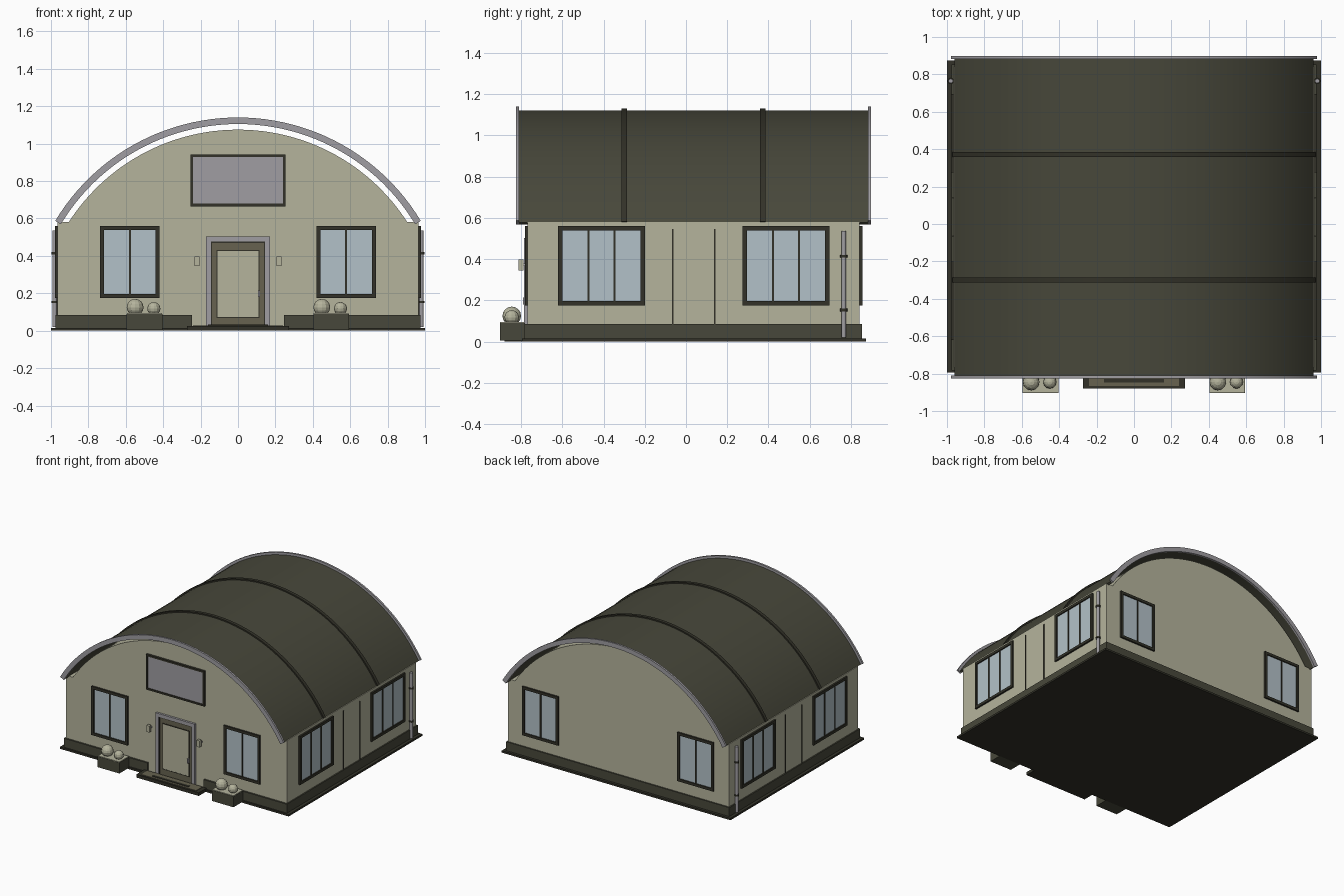
import bpy, bmesh, math
from mathutils import Matrix, Vector

if "Cube" in bpy.data.objects:
    bpy.data.objects.remove(bpy.data.objects["Cube"])


def material(name, rgb):
    m = bpy.data.materials.new(name)
    m.diffuse_color = (*rgb, 1)
    m.use_nodes = True
    m.node_tree.nodes["Principled BSDF"].inputs["Base Color"].default_value = m.diffuse_color
    return m


WALL = material("pale olive plaster", (0.46, 0.455, 0.335))
ROOF = material("dark olive metal", (0.064, 0.064, 0.043))
FRAME = material("near black trim", (0.032, 0.031, 0.021))
GLASS = material("pale blue glass", (0.45, 0.535, 0.58))
GREY = material("light grey trim", (0.35, 0.34, 0.36))
BROWN = material("brown grey door", (0.135, 0.123, 0.08))


def finish(name, bm, mat, matrix=None, smooth=False):
    bmesh.ops.recalc_face_normals(bm, faces=bm.faces)
    me = bpy.data.meshes.new(name)
    bm.to_mesh(me)
    bm.free()
    me.materials.append(mat)
    ob = bpy.data.objects.new(name, me)
    bpy.context.collection.objects.link(ob)
    if matrix is not None:
        ob.matrix_world = matrix
    if smooth:
        bpy.context.view_layer.objects.active = ob
        ob.select_set(True)
        bpy.ops.object.shade_smooth_by_angle(angle=math.radians(30))
        ob.select_set(False)
    return ob


def boxes(name, spans, mat, matrix=None):
    """One object from boxes given as (x0, x1, y0, y1, z0, z1)."""
    bm = bmesh.new()
    for x0, x1, y0, y1, z0, z1 in spans:
        m = Matrix.Translation(((x0 + x1) / 2, (y0 + y1) / 2, (z0 + z1) / 2))
        m = m @ Matrix.Diagonal((x1 - x0, y1 - y0, z1 - z0, 1))
        bmesh.ops.create_cube(bm, size=1, matrix=m)
    return finish(name, bm, mat, matrix)


def prism(name, pts, y0, y1, mat):
    """Extrude an x-z outline along y."""
    bm = bmesh.new()
    f = bm.faces.new([bm.verts.new((x, y0, z)) for x, z in pts])
    ext = bmesh.ops.extrude_face_region(bm, geom=[f])["geom"]
    verts = [v for v in ext if isinstance(v, bmesh.types.BMVert)]
    bmesh.ops.translate(bm, verts=verts, vec=(0, y1 - y0, 0))
    return finish(name, bm, mat, smooth=True)


def arc(r, deg, n=48):
    angles = [math.radians(-deg + 2 * deg * i / n) for i in range(n + 1)]
    return [(r * math.sin(a), r * math.cos(a)) for a in angles]


def arch(name, r0, r1, y0, y1, mat):
    prism(name, arc(r0, 59) + arc(r1, 59)[::-1], y0, y1, mat)


def ring(x0, x1, z0, z1, w, y0, y1):
    """Four bars of a rectangular frame."""
    return [(x0, x1, y0, y1, z0, z0 + w), (x0, x1, y0, y1, z1 - w, z1),
            (x0, x0 + w, y0, y1, z0 + w, z1 - w), (x1 - w, x1, y0, y1, z0 + w, z1 - w)]


def window(name, x, y, turn, width, panes):
    m = Matrix.Translation((x, y, 0)) @ Matrix.Rotation(math.radians(turn), 4, 'Z')
    h, z0, z1 = width / 2, 0.175, 0.56
    bars = ring(-h, h, z0, z1, 0.021, -0.013, 0.005)
    for i in range(1, panes):
        c = -h + 0.02 + (width - 0.04) * i / panes
        bars.append((c - 0.005, c + 0.005, -0.009, 0.005, z0 + 0.02, z1 - 0.02))
    boxes(name + "_frame", bars, FRAME, m)
    boxes(name + "_glass", [(-h + 0.015, h - 0.015, -0.004, 0.004, z0 + 0.015, z1 - 0.015)], GLASS, m)


# Ground slab and plinth, open at the doorway
boxes("slab", [(-1, 1, -0.795, 0.873, 0, 0.015)], FRAME)
boxes("plinth", [(-0.975, -0.245, -0.782, -0.75, 0.015, 0.085),
                 (0.245, 0.975, -0.782, -0.75, 0.015, 0.085),
                 (-0.975, -0.94, -0.75, 0.82, 0.015, 0.085),
                 (0.94, 0.975, -0.75, 0.82, 0.015, 0.085),
                 (-0.975, 0.975, 0.82, 0.853, 0.015, 0.085)], ROOF)

# Arched hall body
prism("walls", [(-0.965, 0.015), (-0.965, 0.58)] + arc(1.075, 57.35)
      + [(0.965, 0.58), (0.965, 0.015)], -0.768, 0.842, WALL)

# Barrel roof with end rims and ribs
arch("roof_shell", 1.105, 1.121, -0.811, 0.884, ROOF)
arch("front_roof_rim", 1.105, 1.14, -0.825, -0.81, GREY)
arch("back_roof_rim", 1.105, 1.14, 0.883, 0.898, GREY)
for i, y in enumerate((-0.3, 0.372)):
    arch(f"roof_rib_{i}", 1.112, 1.131, y - 0.013, y + 0.013, FRAME)

# Windows, side panel strips, drain pipes and lamps on both sides
for s, side in ((-1, "left"), (1, "right")):
    window(f"front_{side}_window", s * 0.578, -0.768, 0, 0.317, 2)
    window(f"back_{side}_window", s * 0.678, 0.842, 180, 0.317, 2)
    window(f"{side}_front_side_window", s * 0.965, -0.41, s * 90, 0.42, 3)
    window(f"{side}_back_side_window", s * 0.965, 0.485, s * 90, 0.42, 3)
    xs = sorted((s * 0.96, s * 0.97))
    boxes(f"{side}_panel_strips", [(*xs, y - 0.004, y + 0.004, 0.085, 0.547)
                                   for y in (-0.065, 0.14)], FRAME)
    for part, spans, r, mat in (("pipe", [(0.02, 0.537)], 0.012, GREY),
                                ("pipe_clamps", [(0.147, 0.16), (0.408, 0.421)], 0.017, FRAME)):
        bm = bmesh.new()
        for z0, z1 in spans:
            bmesh.ops.create_cone(bm, cap_ends=True, segments=16, radius1=r, radius2=r,
                                  depth=z1 - z0,
                                  matrix=Matrix.Translation((s * 0.98, 0.765, (z0 + z1) / 2)))
        finish(f"{side}_{part}", bm, mat, smooth=True)
    c = s * 0.22
    boxes(f"{side}_lamp", [(c - 0.013, c + 0.013, -0.812, -0.789, 0.346, 0.398)], WALL)
    boxes(f"{side}_lamp_arm", [(c - 0.006, c + 0.006, -0.79, -0.765, 0.366, 0.378)], GREY)

# Blank sign board over the door
boxes("sign_frame", ring(-0.255, 0.255, 0.665, 0.943, 0.014, -0.786, -0.765), FRAME)
boxes("sign_panel", [(-0.243, 0.243, -0.78, -0.765, 0.677, 0.931)], GREY)

# Door
boxes("door_surround", [(-0.17, -0.145, -0.785, -0.76, 0.02, 0.503),
                        (0.145, 0.17, -0.785, -0.76, 0.02, 0.503),
                        (-0.145, 0.145, -0.785, -0.76, 0.477, 0.503)], GREY)
boxes("door_jamb", [(-0.146, -0.138, -0.78, -0.76, 0.02, 0.478),
                    (0.138, 0.146, -0.78, -0.76, 0.02, 0.478),
                    (-0.138, 0.138, -0.78, -0.76, 0.47, 0.478)], FRAME)
boxes("door_leaf", [(-0.138, 0.138, -0.774, -0.76, 0.02, 0.47)], BROWN)
boxes("door_panel_edge", ring(-0.116, 0.116, 0.068, 0.432, 0.006, -0.778, -0.77), FRAME)
boxes("door_panel", [(-0.111, 0.111, -0.777, -0.77, 0.073, 0.428)], WALL)
boxes("door_handle", [(0.107, 0.117, -0.79, -0.77, 0.18, 0.215)], GREY)

# Door step with inlay and mat
boxes("door_step", [(-0.273, 0.273, -0.88, -0.78, 0, 0.025)], FRAME)
boxes("step_inlay", [(-0.24, 0.24, -0.865, -0.785, 0.025, 0.028)], BROWN)
boxes("door_mat", [(-0.16, 0.16, -0.848, -0.828, 0.028, 0.032)], FRAME)

# Planters with round shrubs
for i, x in enumerate((-0.5, 0.498)):
    boxes(f"planter_{i}", [(x - 0.095, x + 0.095, -0.903, -0.78, 0.005, 0.09)], ROOF)
    boxes(f"planter_top_{i}", [(x - 0.093, x + 0.093, -0.901, -0.782, 0.09, 0.095)], WALL)
    bm = bmesh.new()
    for dx, r, z in ((-0.05, 0.045, 0.125), (0.05, 0.035, 0.118)):
        bmesh.ops.create_uvsphere(bm, u_segments=12, v_segments=8, radius=r,
                                  matrix=Matrix.Translation((x + dx, -0.845, z)))
    finish(f"shrubs_{i}", bm, WALL)
